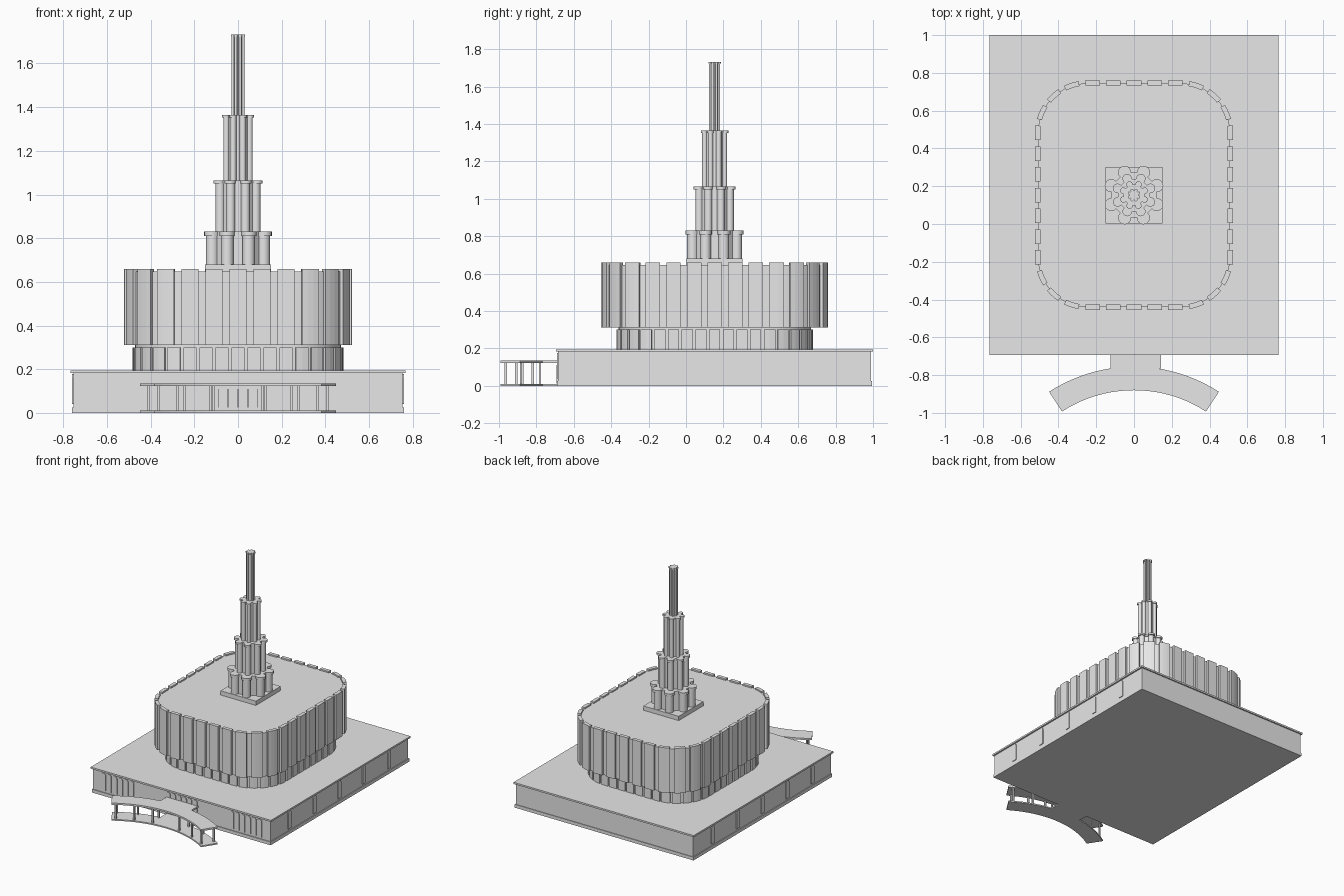
import bpy, bmesh, math
from mathutils import Vector

if "Cube" in bpy.data.objects:
    bpy.data.objects.remove(bpy.data.objects["Cube"])

stone = bpy.data.materials.new("light_grey_stone")
stone.diffuse_color = (0.8, 0.8, 0.8, 1)
stone.use_nodes = True
stone.node_tree.nodes["Principled BSDF"].inputs["Base Color"].default_value = stone.diffuse_color
CY = 0.153  # centre of drum and spire in y


def finish(name, bm, smooth=False):
    bmesh.ops.recalc_face_normals(bm, faces=bm.faces)
    me = bpy.data.meshes.new(name)
    bm.to_mesh(me)
    bm.free()
    me.materials.append(stone)
    ob = bpy.data.objects.new(name, me)
    bpy.context.collection.objects.link(ob)
    if smooth:
        bpy.ops.object.select_all(action='DESELECT')
        ob.select_set(True)
        bpy.context.view_layer.objects.active = ob
        bpy.ops.object.shade_smooth_by_angle(angle=math.radians(35))
    return ob


def extrude(bm, pts, vec):
    """Solid from a planar outline pushed along vec."""
    a = [bm.verts.new(Vector(p)) for p in pts]
    b = [bm.verts.new(Vector(p) + Vector(vec)) for p in pts]
    n = len(a)
    bm.faces.new(a[::-1])
    bm.faces.new(b)
    for i in range(n):
        j = (i + 1) % n
        bm.faces.new((a[i], a[j], b[j], b[i]))


def slab(bm, pts, z0, z1):
    extrude(bm, [(p[0], p[1], z0) for p in pts], (0, 0, z1 - z0))


def box(bm, x0, x1, y0, y1, z0, z1):
    slab(bm, [(x0, y0), (x1, y0), (x1, y1), (x0, y1)], z0, z1)


def perimeter(hx, hy, r):
    return 4 * (hx - r + hy - r) + 2 * math.pi * r


def along(s, hx, hy, r, off=0.0):
    """Point on a rounded rectangle, distance s anticlockwise from front centre."""
    ax, ay, q = hx - r, hy - r, math.pi * r / 2
    s %= perimeter(hx, hy, r)
    turn, c = 0, Vector((0, 0))
    runs = [(ax, 0), (q, 1), (2 * ay, 0), (q, 1), (2 * ax, 0), (q, 1), (2 * ay, 0), (q, 1), (ax, 0)]
    pos, ang = Vector((0, -hy)), 0.0
    for length, curved in runs:
        d = min(s, length)
        t = Vector((math.cos(ang), math.sin(ang)))
        nrm = Vector((t.y, -t.x))
        if curved:
            centre = pos - nrm * r
            ang += d / r
            nrm = Vector((math.sin(ang), -math.cos(ang)))
            pos = centre + nrm * r
        else:
            pos = pos + t * d
        s -= d
        if s <= 1e-9:
            break
    p = pos + nrm * off
    return (p.x, p.y + CY)


def rounded(hx, hy, r, seg=10):
    pts = []
    for k, (sx, sy) in enumerate([(1, -1), (1, 1), (-1, 1), (-1, -1)]):
        for i in range(seg + 1):
            a = (k - 1 + i / seg) * math.pi / 2
            pts.append((sx * (hx - r) + r * math.cos(a), CY + sy * (hy - r) + r * math.sin(a)))
    return pts


def panels(bm, hx, hy, r, n, gap, depth, z0, z1, seg=3):
    """Upright panels spaced evenly around a rounded rectangle."""
    step = perimeter(hx, hy, r) / n
    for i in range(n):
        s0, s1 = (i - .5) * step + gap / 2, (i + .5) * step - gap / 2
        ss = [s0 + (s1 - s0) * k / seg for k in range(seg + 1)]
        pts = [along(s, hx, hy, r, depth) for s in ss]
        pts += [along(s, hx, hy, r, -0.012) for s in reversed(ss)]
        slab(bm, pts, z0, z1)


def arch(w, z0, z1, seg=8):
    """Round-headed outline as (across, up) pairs."""
    r = w / 2
    return [(-r, z0), (r, z0)] + [(r * math.cos(math.pi * i / seg), z1 - r + r * math.sin(math.pi * i / seg))
                                  for i in range(seg + 1)]


# Base building: plinth, walls and flat roof
bm = bmesh.new()
box(bm, -.76, .76, -.69, .995, 0, .025)
finish("base_plinth", bm)
bm = bmesh.new()
box(bm, -.754, .754, -.684, .99, .025, .182)
finish("base_walls", bm)
bm = bmesh.new()
box(bm, -.766, .766, -.694, 1.0, .182, .195)
finish("base_roof", bm)

# Round-headed windows: two outer groups and one middle group in front, five per side
bm = bmesh.new()
front = [s * (.4 + .048 * (i + .5)) for s in (-1, 1) for i in range(6)]
front += [(i - 2.5) * .046 for i in range(6)]
for x in front:
    extrude(bm, [(x + u, -.69, v) for u, v in arch(.041, .04, .176)], (0, .008, 0))
for s in (-1, 1):
    for y in (-.455, -.15, .15, .45, .755):
        extrude(bm, [(s * .76, y + u, v) for u, v in arch(.038, .04, .178)], (-s * .008, 0, 0))
finish("arched_windows", bm)

# Entrance doors
bm = bmesh.new()
for i in range(4):
    x = (i - 1.5) * .046
    box(bm, x - .021, x + .021, -.693, -.682, .012, .11)
finish("entrance_doors", bm)

# Narrow neck storey with arched panels
bm = bmesh.new()
slab(bm, rounded(.472, .514, .25), .195, .312)
finish("neck_wall", bm, True)
bm = bmesh.new()
panels(bm, .472, .514, .25, 48, .014, .011, .195, .3, 2)
finish("neck_panels", bm)

# Main drum: core with flat roof and fluted wall panels
bm = bmesh.new()
slab(bm, rounded(.508, .592, .26), .312, .647)
finish("drum_core", bm, True)
bm = bmesh.new()
panels(bm, .508, .592, .26, 36, .033, .015, .312, .658)
finish("drum_panels", bm)


# Spire: square pedestal and four lobed tiers with caps
def lobed(extent, k, seg=10):
    d = (extent - k) / math.cos(math.pi / 8)
    pts = []
    for i in range(8):
        a = math.pi / 8 + i * math.pi / 4
        for j in range(seg + 1):
            b = a + math.radians(-115 + 230 * j / seg)
            pts.append((d * math.cos(a) + k * math.cos(b), CY + d * math.sin(a) + k * math.sin(b)))
    return pts


bm = bmesh.new()
box(bm, -.15, .15, CY - .15, CY + .15, .64, .68)
finish("spire_pedestal", bm)
tiers = [(.147, .029, .68, .81, .155, .83), (.103, .021, .83, 1.05, .112, 1.065),
         (.067, .014, 1.065, 1.352, .073, 1.365), (.030, .0065, 1.365, 1.722, .033, 1.732)]
for i, (ext, k, z0, z1, cap, z2) in enumerate(tiers):
    bm = bmesh.new()
    slab(bm, lobed(ext, k), z0, z1)
    finish(f"spire_tier_{i + 1}", bm, True)
    bm = bmesh.new()
    slab(bm, lobed(cap, k * 1.2), z1, z2)
    finish(f"spire_cap_{i + 1}", bm, True)


# Curved entrance walkway: floor, canopy, links to the building and columns
def polar(r, deg):
    a = math.radians(deg)
    return (r * math.sin(a), -1.58 + r * math.cos(a))


angles = [-33 + 66 * i / 20 for i in range(21)]
arc = [polar(.70, a) for a in angles] + [polar(.825, a) for a in reversed(angles)]
for name, z0, z1 in (("walkway_floor", 0, .01), ("walkway_canopy", .122, .135)):
    bm = bmesh.new()
    slab(bm, arc, z0, z1)
    box(bm, -.124, .142, -.766, -.685, z0, z1)
    finish(name, bm)

bm = bmesh.new()
for a in (-30.5, -20, -9, 9, 20, 30.5):
    for r in (.715, .81):
        x, y = polar(r, a)
        box(bm, x - .006, x + .006, y - .006, y + .006, .01, .122)
finish("walkway_columns", bm)
